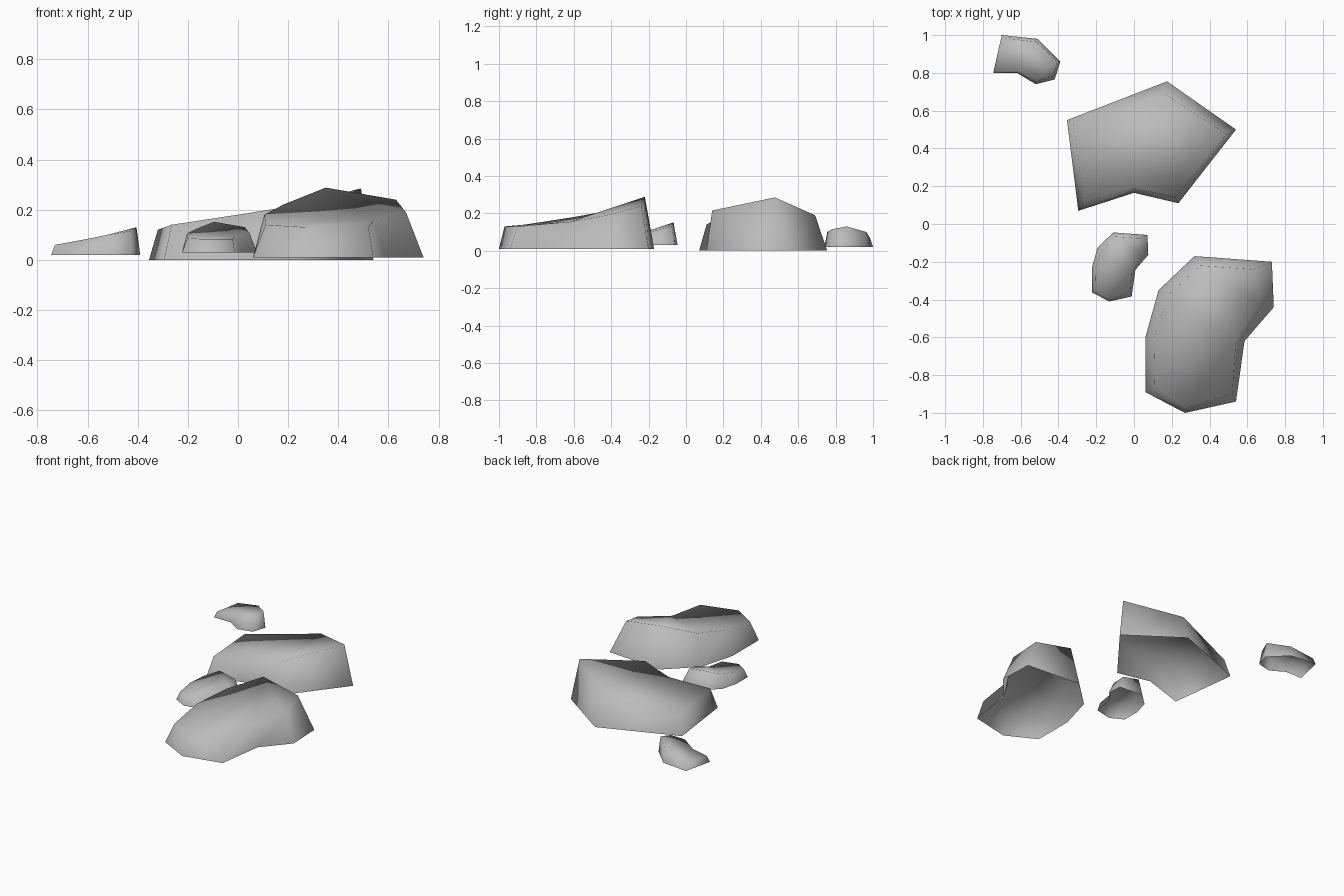
import bpy
import bmesh
from mathutils import Matrix, Vector

# Remove the default object
default_cube = bpy.data.objects.get("Cube")
if default_cube:
    bpy.data.objects.remove(default_cube, do_unlink=True)


def make_material(name, colour):
    material = bpy.data.materials.new(name)
    material.use_nodes = True
    material.diffuse_color = colour
    shader = material.node_tree.nodes["Principled BSDF"]
    shader.inputs["Base Color"].default_value = colour
    shader.inputs["Roughness"].default_value = 1
    return material


def make_stone(name, outline, ground, material):
    """Hollow stone: sloping walls from a ground outline to a capped rim.
    Each outline entry is (ground x, ground y, rim x, rim y, rim height),
    listed counter-clockwise; the underside stays open."""
    bm = bmesh.new()
    base = [bm.verts.new((p[0], p[1], ground)) for p in outline]
    rim = [bm.verts.new(p[2:]) for p in outline]
    count = len(outline)
    for i in range(count):
        j = (i + 1) % count
        bm.faces.new((base[i], base[j], rim[j], rim[i]))
    cap = bm.faces.new(rim)
    bmesh.ops.triangulate(bm, faces=[cap], ngon_method="BEAUTY")
    for face in bm.faces:
        face.smooth = True
    mesh = bpy.data.meshes.new(name)
    bm.to_mesh(mesh)
    bm.free()
    mesh.materials.append(material)
    stone = bpy.data.objects.new(name, mesh)
    bpy.context.collection.objects.link(stone)
    return stone


stone_grey = make_material("stone grey", (.5, .5, .5, 1))

# Large kidney-shaped stone, rising towards the back
large_stone = make_stone("large_stone", [
    (.06, -.89, .11, -.86, .14), (.27, -1, .27, -.97, .13),
    (.54, -.94, .52, -.9, .13), (.585, -.62, .54, -.62, .155),
    (.74, -.44, .67, -.42, .19), (.73, -.2, .63, -.24, .24),
    (.32, -.17, .35, -.22, .288), (.13, -.35, .18, -.38, .22),
    (.06, -.6, .105, -.6, .18)], .01, stone_grey)

# Broad angular stone, rising towards the left side
broad_stone = make_stone("broad_stone", [
    (-.295, .07, -.265, .11, .14), (0, .165, 0, .19, .18),
    (.235, .11, .22, .14, .215), (.54, .5, .49, .475, .285),
    (.175, .755, .16, .69, .19), (-.355, .55, -.32, .53, .12)],
    0, stone_grey)

# Low outlying stone at the back
outer_stone = make_stone("outer_stone", [
    (-.745, .8, -.73, .81, .06), (-.62, .8, -.62, .81, .08),
    (-.52, .74, -.52, .755, .1), (-.42, .765, -.43, .78, .115),
    (-.39, .86, -.405, .86, .13), (-.51, .98, -.52, .965, .1),
    (-.7, 1, -.69, .985, .065)], .02, stone_grey)

# Small stone: a reduced copy of the large one
small_stone = large_stone.copy()
small_stone.name = "small_stone"
small_stone.matrix_world = (Matrix.Translation(Vector((-.25, .03, .025)))
                            @ Matrix.Scale(.44, 4))
bpy.context.collection.objects.link(small_stone)
